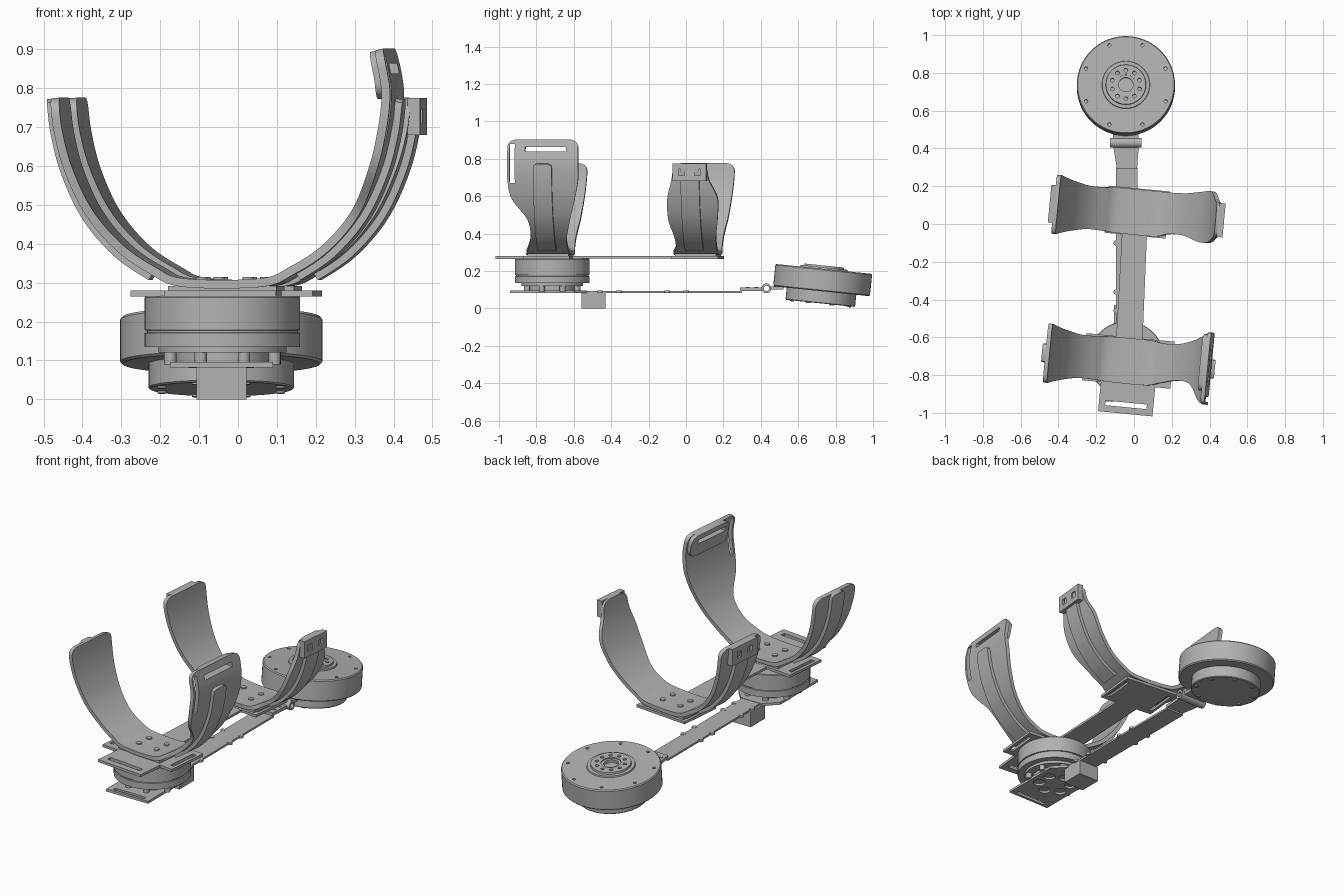
import bpy, bmesh, math
from mathutils import Matrix, Vector

if "Cube" in bpy.data.objects:
    bpy.data.objects.remove(bpy.data.objects["Cube"], do_unlink=True)

grey = bpy.data.materials.new("brushed grey")
grey.use_nodes = True
grey.diffuse_color = (0.45, 0.45, 0.45, 1)
grey.node_tree.nodes["Principled BSDF"].inputs["Base Color"].default_value = (0.45, 0.45, 0.45, 1)

TILT = math.radians(-5.5)
FRONT = Matrix.Translation((-0.03, -0.725, 0)) @ Matrix.Rotation(TILT, 4, "Z")
REAR = Matrix.Translation((0.015, 0.063, 0)) @ Matrix.Rotation(TILT, 4, "Z")
WORLD = Matrix()


def finish(name, bm, matrix=WORLD):
    bmesh.ops.recalc_face_normals(bm, faces=bm.faces)
    mesh = bpy.data.meshes.new(name)
    bm.to_mesh(mesh)
    bm.free()
    mesh.materials.append(grey)
    obj = bpy.data.objects.new(name, mesh)
    bpy.context.collection.objects.link(obj)
    obj.matrix_world = matrix
    return smooth(obj)


def smooth(obj):
    bpy.context.view_layer.update()
    bpy.ops.object.select_all(action="DESELECT")
    obj.select_set(True)
    bpy.context.view_layer.objects.active = obj
    bpy.ops.object.shade_smooth_by_angle(angle=math.radians(35))
    return obj


def add_box(bm, x, y, z):
    size = Matrix.Diagonal((x[1] - x[0], y[1] - y[0], z[1] - z[0], 1))
    mid = Matrix.Translation((sum(x) / 2, sum(y) / 2, sum(z) / 2))
    bmesh.ops.create_cube(bm, size=1, matrix=mid @ size)


def add_rod(bm, x, y, r, z, segments=16):
    bmesh.ops.create_cone(bm, cap_ends=True, segments=segments, radius1=r, radius2=r,
                          depth=z[1] - z[0], matrix=Matrix.Translation((x, y, sum(z) / 2)))


def boxes(name, items, matrix=WORLD):
    bm = bmesh.new()
    for item in items:
        add_box(bm, *item)
    return finish(name, bm, matrix)


def rods(name, items, matrix=WORLD):
    bm = bmesh.new()
    for item in items:
        add_rod(bm, *item)
    return finish(name, bm, matrix)


def plate(name, outline, z0, z1, matrix=WORLD):
    bm = bmesh.new()
    face = bm.faces.new([bm.verts.new((x, y, z0)) for x, y in outline])
    top = bmesh.ops.extrude_face_region(bm, geom=[face])["geom"]
    bmesh.ops.translate(bm, vec=(0, 0, z1 - z0), verts=[g for g in top if isinstance(g, bmesh.types.BMVert)])
    return finish(name, bm, matrix)


def lathe(name, profile, matrix):
    bm = bmesh.new()
    verts = [bm.verts.new((r, 0, z)) for r, z in profile]
    edges = [bm.edges.new(pair) for pair in zip(verts, verts[1:])]
    bmesh.ops.spin(bm, geom=verts + edges, cent=(0, 0, 0), axis=(0, 0, 1), angle=math.tau, steps=64)
    bmesh.ops.remove_doubles(bm, verts=bm.verts, dist=0.0001)
    return finish(name, bm, matrix)


def apply(obj, mod):
    bpy.context.view_layer.objects.active = obj
    bpy.ops.object.modifier_apply(modifier=mod.name)


def cut(obj, cutter):
    cutter.hide_render = True
    mod = obj.modifiers.new("cut", "BOOLEAN")
    mod.operation = "DIFFERENCE"
    mod.solver = "EXACT"
    mod.object = cutter
    apply(obj, mod)
    bpy.data.objects.remove(cutter, do_unlink=True)
    smooth(obj)


def circle(count, radius):
    return [(radius * math.cos(math.tau * (i + 0.5) / count), radius * math.sin(math.tau * (i + 0.5) / count))
            for i in range(count)]


def sample(stations, steps=6):
    pts = [Vector(s) for s in stations]
    pts = [pts[0]] + pts + [pts[-1]]
    out = []
    for a, b, c, d in zip(pts, pts[1:], pts[2:], pts[3:]):
        for i in range(steps):
            t = i / steps
            out.append(0.5 * (2 * b + (c - a) * t + (2 * a - 5 * b + 4 * c - d) * t * t
                              + (3 * b - a - 3 * c + d) * t ** 3))
    return out + [pts[-1]]


def band(name, stations, matrix, thick, offset, corner=0.04):
    """Curved strip through stations of (across, height, front edge, back edge)."""
    rows = sample(stations)
    bm = bmesh.new()
    pairs = []
    for i, (u, z, v0, v1) in enumerate(rows):
        tip = rows[0] if i < len(rows) / 2 else rows[-1]
        gap = abs(tip[1] - z)
        inset = 0
        if gap < corner and tip[1] > 0.6:
            inset = corner - math.sqrt(corner ** 2 - (corner - gap) ** 2)
        pairs.append((bm.verts.new((u, v0 + inset, z)), bm.verts.new((u, v1 - inset, z))))
    for a, b in zip(pairs, pairs[1:]):
        bm.faces.new((a[0], b[0], b[1], a[1]))
    obj = finish(name, bm, matrix)
    # keep the strip facing inwards so that offset is outward
    mid = obj.data.polygons[len(obj.data.polygons) // 2]
    if mid.normal.z < 0:
        obj.data.flip_normals()
    mod = obj.modifiers.new("thickness", "SOLIDIFY")
    mod.thickness, mod.offset = thick, offset
    apply(obj, mod)
    return smooth(obj)


# Arm centre line shared by both cuffs, with edge offsets per arm
LINE = [(0.1, 0.3), (0.18, 0.332), (0.265, 0.39), (0.342, 0.48), (0.394, 0.59), (0.42, 0.69), (0.43, 0.775)]
WIDE = [(-w, w) for w in (0.12, 0.115, 0.115, 0.13, 0.145, 0.155, 0.158)]
BULGED = [(-0.12, 0.12), (-0.1, 0.12), (-0.1, 0.125), (-0.125, 0.14), (-0.125, 0.145), (-0.1, 0.1), (-0.09, 0.09)]
FLANGED = [(-0.12, 0.12), (-0.1, 0.11), (-0.08, 0.115), (-0.09, 0.14), (-0.17, 0.17), (-0.19, 0.19), (-0.19, 0.19)]


def arm(edges, side=1):
    return [(side * u, z, a, b) for (u, z), (a, b) in zip(LINE, edges)]


def cuff(prefix, matrix, right, right_tip):
    left = arm(WIDE, -1)[::-1]
    right = arm(right) + right_tip
    strap = band(prefix + "_cuff", left + right, matrix, 0.022, 0)
    for side, path in (("left", [(u, z, -0.05, 0.05) for u, z, a, b in right[1:7]]),
                       ("right", [(u, z, -0.05, 0.05) for u, z, a, b in left[:-1]])):
        band(f"{prefix}_{side}_rib", path, matrix, 0.03, -1, 0.02)
    boxes(prefix + "_cuff_pad", [((-0.14, 0.14), (-0.11, 0.11), (0.278, 0.292))], matrix)
    rods(prefix + "_cuff_bolts", [(x, y, 0.015, (0.3, 0.315)) for x in (-0.06, 0.06) for y in (-0.04, 0.04)], matrix)
    return strap


front_cuff = cuff("front", FRONT, FLANGED, [(0.425, 0.83, -0.19, 0.19), (0.41, 0.9, -0.19, 0.19)])
rear_cuff = cuff("rear", REAR, BULGED, [])

# Buckle plate and webbing slots on the tall arm
buckle = band("front_buckle_plate", [(0.43, 0.775, -0.12, 0.18), (0.425, 0.83, -0.12, 0.18), (0.41, 0.9, -0.12, 0.18)],
              FRONT, 0.032, -1)
for part in (front_cuff, buckle):
    cut(part, boxes("slot_cutter", [((0.3, 0.5), (-0.095, 0.125), (0.838, 0.864)),
                                    ((0.3, 0.5), (-0.177, -0.15), (0.67, 0.88))], FRONT))

# Webbing blocks on the rear cuff tips
for name, side, half in (("left", 1, 0.09), ("right", -1, 0.1)):
    xs = sorted((side * 0.432, side * 0.464))
    block = boxes(f"rear_{name}_block", [(xs, (-half, half), (0.68, 0.775))], REAR)
    pocket = sorted((side * 0.448, side * 0.5))
    cut(block, boxes("pocket_cutter", [(pocket, (m - 0.017, m + 0.017), (0.71, 0.745)) for m in (-0.043, 0.043)], REAR))

# Upper frame: front plate, connecting bar, rear plate
front_plate = plate("front_upper_plate", [(-0.235, -0.125), (-0.134, -0.125), (-0.134, -0.28), (0.155, -0.28),
                    (0.155, -0.125), (0.235, -0.125), (0.235, 0.125), (-0.235, 0.125)], 0.265, 0.28, FRONT)
cut(front_plate, boxes("slot_cutter", [((-0.1, 0.12), (-0.245, -0.22), (0.2, 0.3))]
                       + [((x - 0.011, x + 0.011), (-0.09, 0.09), (0.2, 0.3)) for x in (-0.207, 0.207)], FRONT))
rear_plate = boxes("rear_upper_plate", [((-0.16, 0.165), (-0.125, 0.125), (0.265, 0.28))], REAR)
cut(rear_plate, boxes("slot_cutter", [((x - 0.01, x + 0.01), (-0.09, 0.09), (0.2, 0.3)) for x in (-0.135, 0.14)], REAR))
plate("upper_bar", [(-0.095, -0.62), (0.045, -0.62), (0.07, -0.02), (-0.062, -0.02)], 0.266, 0.279)

# Front drive unit with posts
drive = Matrix.Translation((-0.04, -0.715, 0))
lathe("front_drive", [(0, 0.095), (0.12, 0.095), (0.12, 0.12), (0.165, 0.12), (0.165, 0.135), (0.2, 0.135),
                      (0.2, 0.171), (0.194, 0.172), (0.194, 0.177), (0.2, 0.178), (0.2, 0.262), (0.197, 0.266),
                      (0, 0.266)], drive)
rods("front_drive_posts", [(x, y, 0.016, (0.09, 0.125)) for x, y in circle(8, 0.145)], drive)

# Lower frame: vented mount, bar, block
mount = plate("lower_mount_plate", [(-0.175, -0.94), (0.09, -0.94), (0.09, -0.6), (0.025, -0.53),
                                    (-0.105, -0.53), (-0.175, -0.6)], 0.082, 0.096)
cut(mount, rods("vent_cutter", [(-0.04 + x, -0.715 + y, 0.032, (0, 0.0945)) for x, y in circle(6, 0.085)]))
cut(mount, boxes("slot_cutter", [((-0.14, 0.055), (-0.925, -0.905), (0, 0.2))]))
boxes("lower_bar", [((-0.095, 0.018), (-0.55, 0.3), (0.083, 0.094))])
rods("lower_bar_lugs", [(x, y, 0.014, (0.083, 0.096)) for x in (-0.095, 0.018) for y in (-0.46, -0.36, -0.1, 0.0)])
boxes("lower_block", [((-0.107, 0.022), (-0.56, -0.43), (0, 0.085))])

# Hinge between the bar and the rear drive
plate("hinge_leaf", [(-0.09, 0.29), (0.016, 0.29), (0.025, 0.41), (-0.11, 0.41)], 0.093, 0.111)
rods("hinge_leaf_bolts", [(x, y, 0.009, (0.105, 0.114)) for x in (-0.075, 0.0) for y in (0.33, 0.375)])
knuckle = Matrix.Translation((-0.043, 0.43, 0.107)) @ Matrix.Rotation(math.pi / 2, 4, "Y")
lathe("hinge_knuckle", [(0.014, -0.084), (0.026, -0.084), (0.026, 0.084), (0.014, 0.084), (0.014, -0.084)], knuckle)
boxes("hinge_drive_leaf", [((-0.11, 0.025), (0.445, 0.52), (0.1, 0.118))])

# Tilted rear drive unit with raised hub and bolt circles
tilt = Matrix.Translation((-0.043, 0.7245, 0.0915)) @ Matrix.Rotation(math.radians(-5.9), 4, "X")
rear_drive = lathe("rear_drive", [(0, -0.065), (0.183, -0.065), (0.187, -0.061), (0.187, 0), (0.254, 0), (0.26, 0.006),
                                  (0.26, 0.114), (0.255, 0.12), (0.127, 0.12), (0.125, 0.128), (0.107, 0.128),
                                  (0.105, 0.138), (0.052, 0.138), (0.052, 0.132), (0.038, 0.132), (0.038, 0.115),
                                  (0, 0.115)], tilt)
cut(rear_drive, rods("bolt_hole_cutter", [(x, y, 0.009, (0.1, 0.2)) for x, y in circle(8, 0.228)]
                     + [(x, y, 0.01, (0.12, 0.2)) for x, y in circle(10, 0.076)], tilt))
rods("rear_drive_bolts", [(x, y, 0.012, (-0.07, -0.06)) for x, y in circle(8, 0.165)], tilt)
